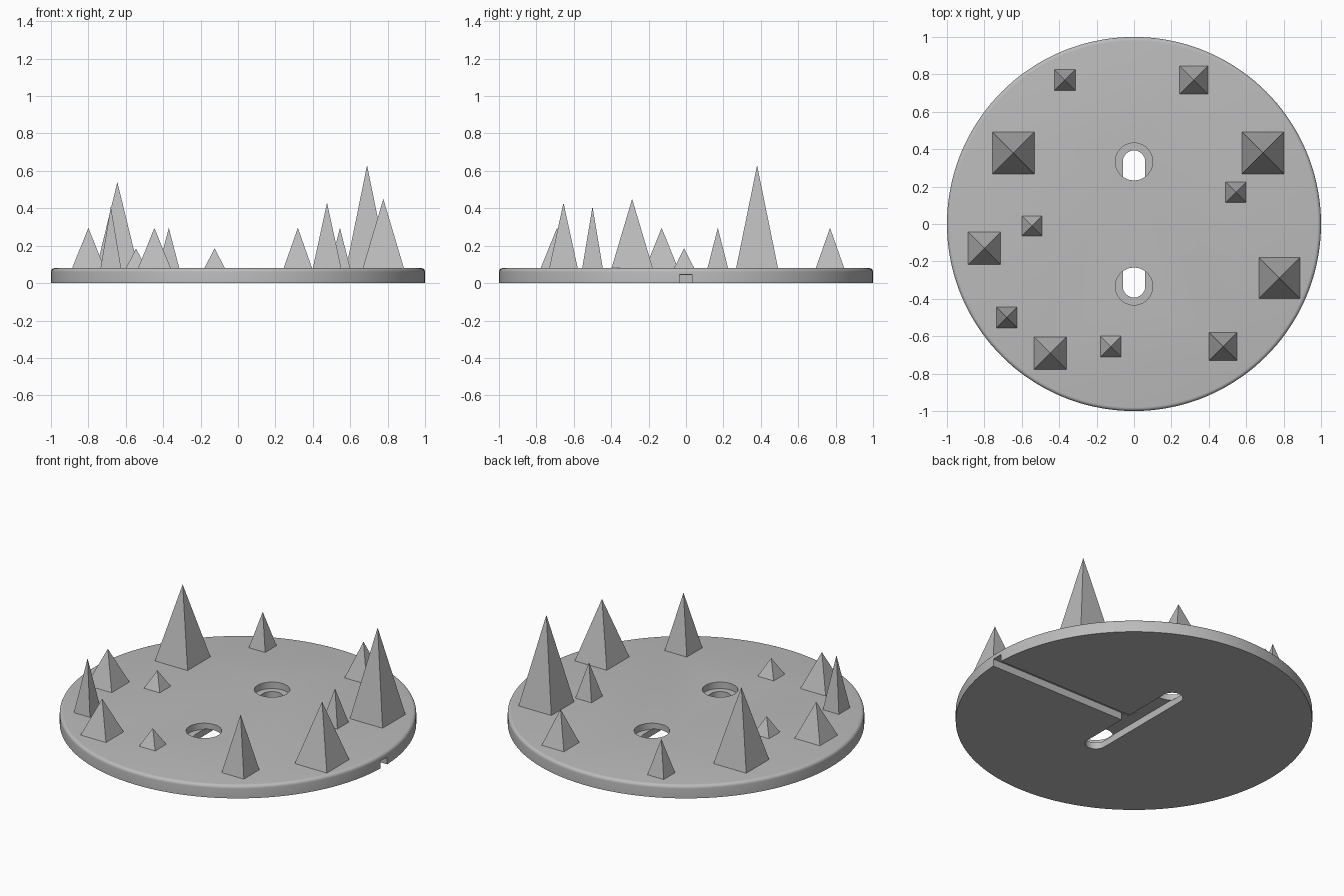
import bpy
import bmesh
from math import sin, cos, pi

cube = bpy.data.objects.get("Cube")
if cube:
    bpy.data.objects.remove(cube, do_unlink=True)

gray = bpy.data.materials.new("plain_gray")
gray.use_nodes = True
gray.diffuse_color = (0.5, 0.5, 0.5, 1)
gray.node_tree.nodes["Principled BSDF"].inputs["Base Color"].default_value = (0.5, 0.5, 0.5, 1)

THICK = 0.08


def finish(name, bm):
    bmesh.ops.recalc_face_normals(bm, faces=bm.faces[:])
    mesh = bpy.data.meshes.new(name)
    bm.to_mesh(mesh)
    bm.free()
    mesh.materials.append(gray)
    obj = bpy.data.objects.new(name, mesh)
    bpy.context.collection.objects.link(obj)
    return obj


def arc(cy, r, start, end, n):
    angles = [start + (end - start) * i / n for i in range(n + 1)]
    return [(r * cos(a), cy + r * sin(a)) for a in angles]


def prism(name, outline, z0, z1, round_top=0):
    """Extrude an outline from z0 to z1, optionally rounding the top rim."""
    bm = bmesh.new()
    base = bm.faces.new([bm.verts.new((x, y, z0)) for x, y in outline])
    top = bmesh.ops.extrude_face_region(bm, geom=[base], use_keep_orig=True)["geom"]
    verts = [v for v in top if isinstance(v, bmesh.types.BMVert)]
    bmesh.ops.translate(bm, verts=verts, vec=(0, 0, z1 - z0))
    if round_top:
        rim = [e for e in bm.edges if all(v.co.z > z1 - 0.001 for v in e.verts)]
        bmesh.ops.bevel(bm, geom=rim, offset=round_top, segments=5,
                        profile=0.5, affect='EDGES')
    return finish(name, bm)


# Round base plate with a soft upper rim
plate = prism("base_plate", arc(0, 1, 0, 2 * pi, 144)[:-1], 0, THICK, 0.02)

# Cutters: two round recesses, the slot below them and the channel to the rim
slot_outline = arc(0.333, 0.06, 0, pi, 16) + arc(-0.333, 0.06, pi, 2 * pi, 16)
channel_outline = [(0, -0.036), (1.2, -0.036), (1.2, 0.032), (0, 0.032)]
cutters = [
    prism("slot_cutter", slot_outline, -0.1, 0.044),
    prism("channel_cutter", channel_outline, -0.12, 0.045),
]
for y in (0.333, -0.333):
    cutters.append(prism("recess_cutter", arc(y, 0.1, 0, 2 * pi, 40)[:-1], 0.04, 0.2))

bpy.context.view_layer.objects.active = plate
for cutter in cutters:
    cutter.hide_render = True
    mod = plate.modifiers.new("cut", 'BOOLEAN')
    mod.operation = 'DIFFERENCE'
    mod.solver = 'EXACT'
    mod.object = cutter
    bpy.ops.object.modifier_apply(modifier=mod.name)
    bpy.data.objects.remove(cutter, do_unlink=True)

bpy.ops.object.select_all(action='DESELECT')
plate.select_set(True)
bpy.ops.object.shade_smooth_by_angle(angle=0.6)

# Square spikes: x, y, half width, tip height
SPIKES = [
    (-0.37, 0.77, 0.056, 0.295),
    (0.32, 0.77, 0.076, 0.295),
    (-0.645, 0.38, 0.112, 0.54),
    (0.69, 0.38, 0.112, 0.63),
    (0.545, 0.17, 0.055, 0.295),
    (-0.545, -0.01, 0.054, 0.185),
    (-0.8, -0.13, 0.087, 0.295),
    (0.777, -0.288, 0.11, 0.45),
    (-0.68, -0.5, 0.055, 0.41),
    (-0.447, -0.69, 0.087, 0.295),
    (-0.125, -0.655, 0.055, 0.185),
    (0.476, -0.655, 0.076, 0.43),
]
for x, y, half, tip in SPIKES:
    bm = bmesh.new()
    corners = [bm.verts.new((x + sx * half, y + sy * half, THICK))
               for sx, sy in ((-1, -1), (1, -1), (1, 1), (-1, 1))]
    peak = bm.verts.new((x, y, tip))
    bm.faces.new(corners)
    for i in range(4):
        bm.faces.new((corners[i], corners[(i + 1) % 4], peak))
    finish("spike", bm)
